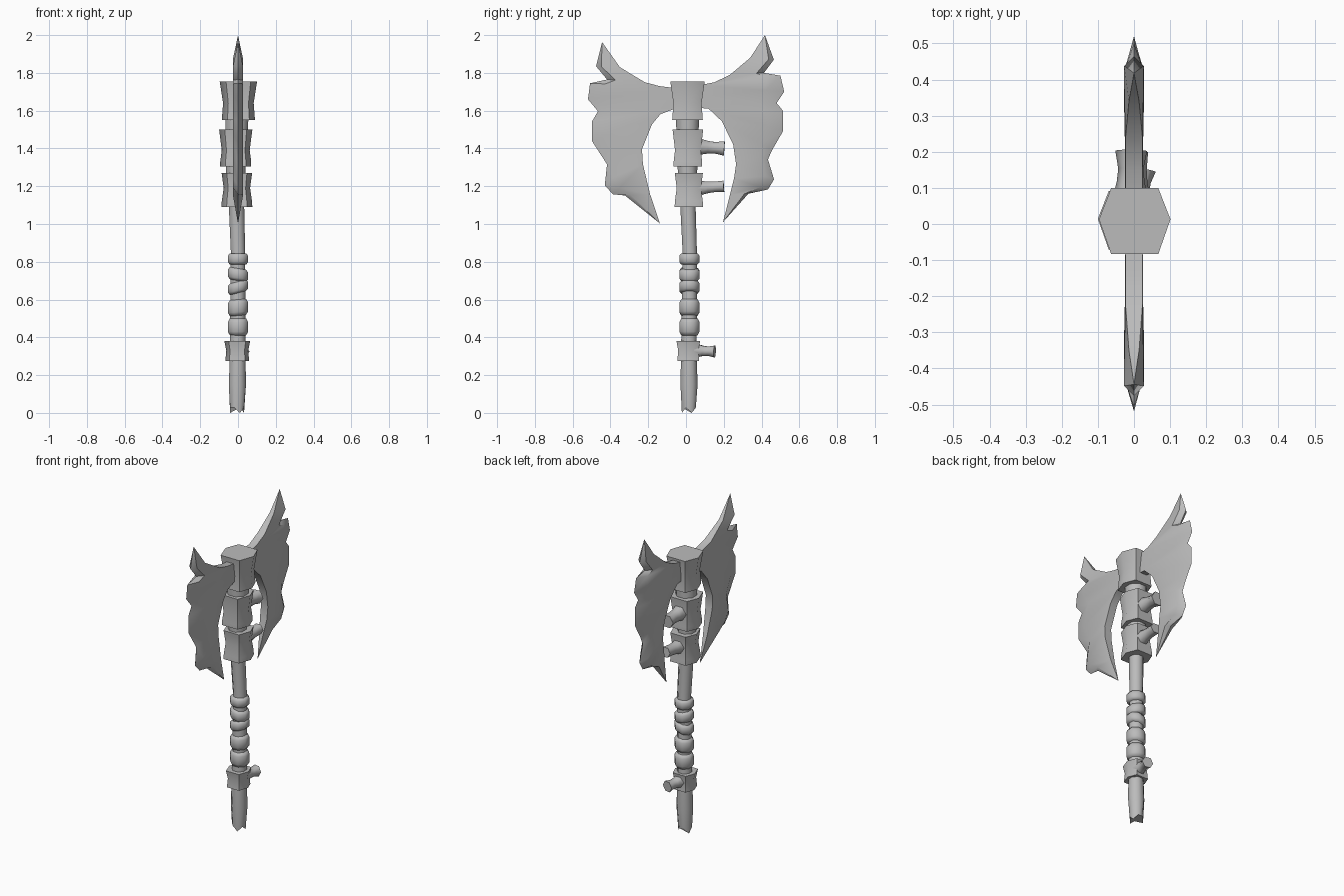
import bpy, bmesh, math
from mathutils import Vector

if "Cube" in bpy.data.objects:
    bpy.data.objects.remove(bpy.data.objects["Cube"])

grey = bpy.data.materials.new("plain grey")
grey.diffuse_color = (0.5, 0.5, 0.5, 1)
grey.use_nodes = True
grey.node_tree.nodes["Principled BSDF"].inputs["Base Color"].default_value = grey.diffuse_color


def finish(name, bm, angle):
    bmesh.ops.remove_doubles(bm, verts=bm.verts, dist=0.0002)
    bmesh.ops.recalc_face_normals(bm, faces=bm.faces)
    mesh = bpy.data.meshes.new(name)
    bm.to_mesh(mesh)
    bm.free()
    mesh.materials.append(grey)
    ob = bpy.data.objects.new(name, mesh)
    bpy.context.collection.objects.link(ob)
    bpy.ops.object.select_all(action='DESELECT')
    ob.select_set(True)
    bpy.context.view_layer.objects.active = ob
    bpy.ops.object.shade_smooth_by_angle(angle=math.radians(angle))
    return ob


def loft(name, rings, angle=65, cap=True):
    """Skin a list of rings (each a list of points) into a tube."""
    bm = bmesh.new()
    loops = [[bm.verts.new(p) for p in ring] for ring in rings]
    n = len(loops[0])
    for a, b in zip(loops, loops[1:]):
        for i in range(n):
            j = (i + 1) % n
            bm.faces.new((a[i], a[j], b[j], b[i]))
    if cap:
        bm.faces.new(loops[0])
        bm.faces.new(loops[-1])
    return finish(name, bm, angle)


def circle(z, cx, cy, r, n=8, tilt=0.0):
    pts = []
    for i in range(n):
        a = 2 * math.pi * (i + 0.5) / n
        pts.append((cx + r * math.cos(a), cy + r * math.sin(a), z + tilt * math.cos(a)))
    return pts


HEX = [(1, 0.05), (0.66, 0.92), (-0.66, 0.92), (-1, 0.05), (-0.66, -0.92), (0.66, -0.92)]


def collar(name, cx, cy, stations):
    loft(name, [[(cx + r * u, cy + r * v, z) for u, v in HEX] for z, r in stations])


def knob(name, start, end, r0, r1):
    """Broken branch stub: wide root, narrow neck, flared end."""
    s, e = Vector(start), Vector(end)
    d = (e - s).normalized()
    side = d.cross(Vector((0, 0, 1))).normalized()
    up = side.cross(d)
    rings = []
    for t, r in ((0, r0 * 1.5), (0.4, r0 * 1.1), (0.65, r0), (1, r1)):
        c = s.lerp(e, t)
        rings.append([c + (side * math.cos(k * math.pi / 3) + up * math.sin(k * math.pi / 3)) * r
                      for k in range(6)])
    loft(name, rings)


# Shaft with a jagged broken bottom
shaft = [circle(z, cx, cy, r) for z, cx, cy, r in (
    (0.02, -0.005, 0.015, 0.04), (0.15, -0.003, 0.016, 0.049), (0.3, -0.002, 0.015, 0.045),
    (0.85, 0.0, 0.02, 0.041), (1.1, -0.008, 0.01, 0.044), (1.29, -0.012, 0.008, 0.056),
    (1.4, -0.01, 0.008, 0.06), (1.6, -0.005, 0.008, 0.068))]
shaft[0] = [(x, y, 0.0 if i % 3 == 0 else 0.028) for i, (x, y, z) in enumerate(shaft[0])]
loft("shaft", shaft)

# Grip wraps
for k, (z0, z1, tilt) in enumerate(((0.41, 0.50, 0.0), (0.515, 0.6, 0.004), (0.635, 0.695, 0.012),
                                    (0.70, 0.765, -0.008), (0.785, 0.845, 0.0))):
    h = z1 - z0
    loft(f"grip_wrap_{k + 1}", [circle(z0 + h * t, 0, 0.018, r, 8, tilt)
         for t, r in ((0, 0.046), (0.22, 0.058), (0.78, 0.058), (1, 0.047))])

# Waisted collars
collar("pommel_collar", -0.004, 0.012, ((0.275, 0.063), (0.33, 0.058), (0.38, 0.068)))
collar("lower_collar", -0.006, 0.015, ((1.09, 0.082), (1.12, 0.08), (1.19, 0.07), (1.25, 0.078), (1.27, 0.081)))
collar("middle_collar", -0.012, 0.01, ((1.305, 0.082), (1.33, 0.082), (1.39, 0.074), (1.5, 0.088)))
collar("head_collar", 0.002, 0.008, ((1.55, 0.088), (1.64, 0.081), (1.755, 0.099)))

# Branch stubs on the collars
knob("pommel_knob", (0.005, 0.05, 0.33), (0.025, 0.152, 0.325), 0.028, 0.036)
knob("lower_knob", (0, 0.06, 1.19), (0.005, 0.2, 1.2), 0.032, 0.034)
knob("middle_knob", (-0.01, 0.06, 1.41), (-0.008, 0.203, 1.4), 0.035, 0.044)


def blade(name, top, bottom, pairs):
    """Sections from tip to tip: sharp cutting edge, thick body, blunt inner edge."""
    t = 0.027
    rings = [[(0, *top)] * 5]
    for k, (oy, oz, iy, iz) in enumerate(pairs):
        ry, rz = oy + 0.22 * (iy - oy), oz + 0.22 * (iz - oz)
        w = 0.014 if k in (0, len(pairs) - 1) else 0.024
        rings.append([(0, oy, oz), (t, ry, rz), (w, iy, iz), (-w, iy, iz), (-t, ry, rz)])
    rings.append([(0, *bottom)] * 5)
    loft(name, rings, 50, cap=False)


# Each row: cutting edge y, z then inner edge y, z
blade("large_blade", (0.418, 2.0), (0.196, 1.01), (
    (0.465, 1.87, 0.34, 1.88), (0.413, 1.80, 0.233, 1.79), (0.50, 1.785, 0.15, 1.75),
    (0.52, 1.70, 0.07, 1.735), (0.48, 1.64, 0.07, 1.67), (0.513, 1.60, 0.07, 1.615),
    (0.513, 1.49, 0.12, 1.61), (0.455, 1.39, 0.19, 1.544), (0.434, 1.342, 0.25, 1.42),
    (0.466, 1.236, 0.265, 1.316), (0.434, 1.183, 0.254, 1.24), (0.33, 1.16, 0.233, 1.157)))
blade("small_blade", (-0.444, 1.963), (-0.138, 1.003), (
    (-0.476, 1.835, -0.35, 1.83), (-0.418, 1.765, -0.217, 1.75), (-0.508, 1.745, -0.14, 1.73),
    (-0.519, 1.66, -0.06, 1.72), (-0.466, 1.597, -0.06, 1.665), (-0.497, 1.544, -0.06, 1.61),
    (-0.497, 1.438, -0.115, 1.605), (-0.418, 1.316, -0.18, 1.528), (-0.43, 1.204, -0.233, 1.395),
    (-0.386, 1.157, -0.228, 1.316), (-0.323, 1.151, -0.19, 1.157)))
